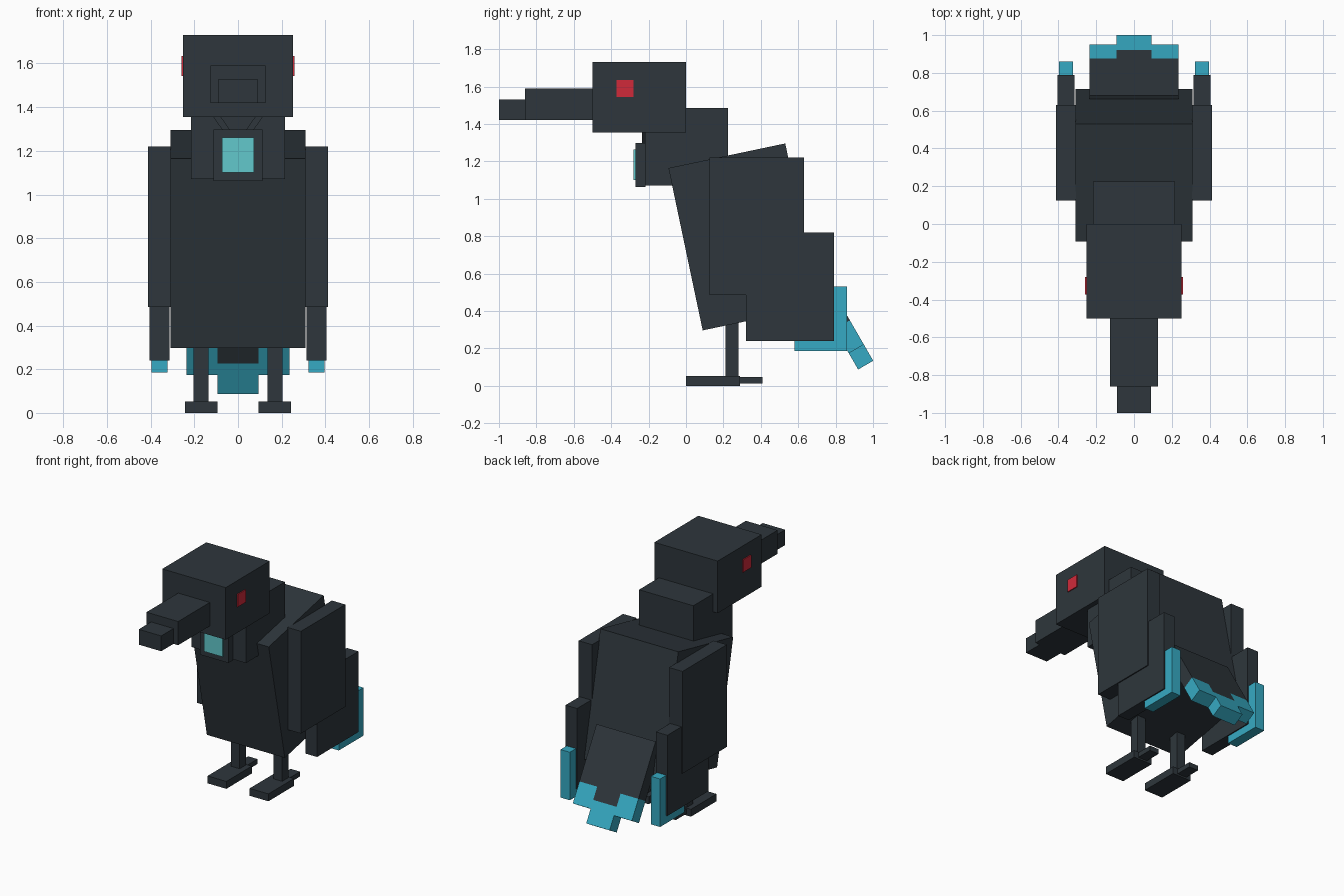
import bpy
from math import radians
from mathutils import Matrix, Vector

default = bpy.data.objects.get("Cube")
if default:
    bpy.data.objects.remove(default)


def material(name, rgb):
    """Flat material from 0-255 display values, converted to linear."""
    col = [((c / 255 + 0.055) / 1.055) ** 2.4 for c in rgb] + [1.0]
    m = bpy.data.materials.new(name)
    m.use_nodes = True
    m.diffuse_color = col
    m.node_tree.nodes["Principled BSDF"].inputs["Base Color"].default_value = col
    return m


DARK = material("charcoal feathers", (46, 54, 60))
BLUE = material("blue feather tips", (54, 170, 195))
RED = material("red eyes", (208, 42, 58))
GEM = material("pale turquoise gem", (98, 200, 204))


def block(name, mat, center, size, axis="X", angle=0):
    bpy.ops.mesh.primitive_cube_add(size=1, location=center)
    ob = bpy.context.object
    ob.name = ob.data.name = name
    ob.data.transform(Matrix.Rotation(radians(angle), 4, axis) @ Matrix.Diagonal((*size, 1)))
    ob.data.materials.append(mat)
    return ob


def span(name, mat, x, y, z):
    """Upright block given by its extents on each axis."""
    return block(name, mat, [sum(r) / 2 for r in (x, y, z)], [r[1] - r[0] for r in (x, y, z)])


def middle(name, mat, half, y, z):
    return span(name, mat, (-half, half), y, z)


def pair(name, mat, x, y, z):
    span("left_" + name, mat, x, y, z)
    span("right_" + name, mat, (-x[1], -x[0]), y, z)


# Head, beak and neck
middle("head", DARK, 0.252, (-0.5, 0), (1.355, 1.73))
middle("beak_base", DARK, 0.126, (-0.86, -0.5), (1.42, 1.59))
middle("beak_tip", DARK, 0.089, (-1, -0.86), (1.42, 1.53))
middle("neck", DARK, 0.216, (-0.218, 0.225), (1.07, 1.485))
pair("eye", RED, (0.25, 0.259), (-0.372, -0.281), (1.543, 1.634))

# Pendant on two slanted cords
middle("pendant_frame", DARK, 0.113, (-0.27, -0.217), (1.063, 1.297))
middle("pendant_gem", GEM, 0.073, (-0.28, -0.265), (1.1, 1.262))
for side, s in (("left", 1), ("right", -1)):
    block(side + "_cord", DARK, (s * 0.078, -0.225, 1.33), (0.029, 0.02, 0.16), "Y", s * 35)

# Leaning body
block("body", DARK, (0, 0.31, 0.796), (0.62, 0.638, 0.887), "X", 11.9)

# Wings
pair("wing_upper", DARK, (0.306, 0.413), (0.125, 0.63), (0.485, 1.22))
pair("wing_lower", DARK, (0.314, 0.405), (0.32, 0.79), (0.24, 0.82))
pair("wing_tip", BLUE, (0.322, 0.396), (0.58, 0.86), (0.185, 0.53))

# Legs and feet
pair("leg", DARK, (0.134, 0.204), (0.21, 0.28), (0.04, 0.45))
pair("foot", DARK, (0.093, 0.242), (0, 0.29), (0, 0.053))
pair("back_toe", DARK, (0.132, 0.206), (0.28, 0.41), (0.012, 0.047))

# Tail sloping down and back, with a stepped blue end
TAIL_TOP = Vector((0, 0.681, 0.688))
TAIL_TURN = Matrix.Rotation(radians(-60), 3, "X")
THICK = 0.093


def tail_part(name, mat, x, start, end):
    local = Vector((sum(x) / 2, (start + end) / 2, -THICK / 2))
    block(name, mat, TAIL_TOP + TAIL_TURN @ local, (x[1] - x[0], end - start, THICK), "X", -60)


tail_part("tail", DARK, (-0.235, 0.235), 0, 0.39)
tail_part("tail_middle", DARK, (-0.093, 0.093), 0.39, 0.48)
tail_part("left_tail_tip", BLUE, (0.093, 0.235), 0.39, 0.54)
tail_part("right_tail_tip", BLUE, (-0.235, -0.093), 0.39, 0.54)
tail_part("tail_end", BLUE, (-0.093, 0.093), 0.48, 0.64)
